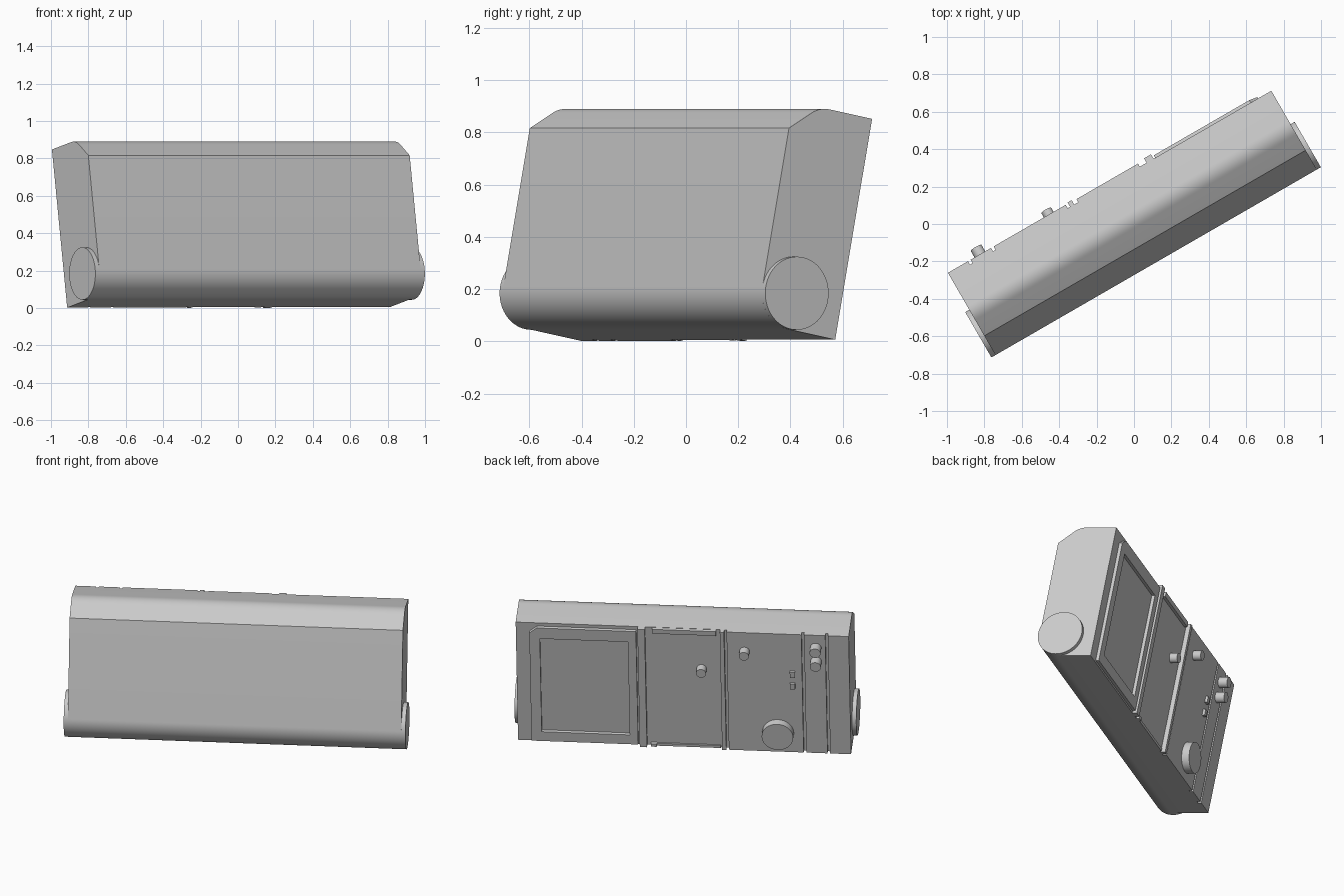
import bpy, bmesh
from math import sin, cos, radians, pi
from mathutils import Matrix, Vector

if "Cube" in bpy.data.objects:
    bpy.data.objects.remove(bpy.data.objects["Cube"])

grey = bpy.data.materials.new("plain_grey")
grey.use_nodes = True
grey.diffuse_color = (0.6, 0.6, 0.6, 1)
grey.node_tree.nodes["Principled BSDF"].inputs["Base Color"].default_value = (0.6, 0.6, 0.6, 1)

# Case frame: x runs along the case, y out of the control panel, z up the panel
TILT = 10.9
PLACE = (Matrix.Translation((-0.0435, 0.0753, 0.006))
         @ Matrix.Rotation(radians(30), 4, 'Z')
         @ Matrix.Rotation(radians(-TILT), 4, 'X'))
HALF, HEIGHT, DEPTH, R = 0.992, 0.861, 0.354, 0.14


def prism(name, outline, axis, start, end):
    """Extrude a 2D outline along an axis: 'x' takes (y, z), 'y' takes (x, z)."""
    def point(a, b, c):
        return Vector((c, a, b)) if axis == 'x' else Vector((a, c, b))
    bm = bmesh.new()
    face = bm.faces.new([bm.verts.new(point(a, b, start)) for a, b in outline])
    new = bmesh.ops.extrude_face_region(bm, geom=[face])["geom"]
    move = point(0, 0, end - start)
    bmesh.ops.translate(bm, vec=move, verts=[v for v in new if isinstance(v, bmesh.types.BMVert)])
    bmesh.ops.recalc_face_normals(bm, faces=bm.faces)
    mesh = bpy.data.meshes.new(name)
    bm.to_mesh(mesh)
    bm.free()
    mesh.materials.append(grey)
    obj = bpy.data.objects.new(name, mesh)
    bpy.context.collection.objects.link(obj)
    obj.matrix_world = PLACE
    return obj


def smooth(obj):
    bpy.ops.object.select_all(action='DESELECT')
    obj.select_set(True)
    bpy.context.view_layer.objects.active = obj
    bpy.ops.object.shade_smooth_by_angle(angle=radians(30))


def circle(a, b, r, n=32):
    return [(a + r * cos(2 * pi * i / n), b + r * sin(2 * pi * i / n)) for i in range(n)]


def rect(a0, a1, b0, b1):
    return [(a0, b0), (a1, b0), (a1, b1), (a0, b1)]


def panel_box(name, x0, x1, z0, z1, height):
    return prism(name, rect(x0, x1, z0, z1), 'y', -0.01, height)


def knob(name, x, z, r, height):
    smooth(prism(name, circle(x, z, r), 'y', -0.01, height))


# Case: rounded lower front, sloped upper front with a soft bend into the top
cy, cz = R - DEPTH, R
bend, front_top = Vector((-0.234, HEIGHT)), Vector((-DEPTH, 0.757))
slope = (front_top - bend).normalized()
a, c = bend + Vector((0.045, 0)), bend + slope * 0.045
soft = [a * (1 - t) ** 2 + bend * 2 * t * (1 - t) + c * t * t for t in [i / 8 for i in range(9)]]
arc = [(cy - R * cos(t), cz - R * sin(t)) for t in [i * pi / 40 for i in range(21)]]
outline = [(0, 0), (0, HEIGHT)] + [tuple(p) for p in soft] + [tuple(front_top)] + arc
smooth(prism("case", outline, 'x', -HALF, HALF))

# Round end caps
for side, s in (("left", 1), ("right", -1)):
    smooth(prism(side + "_end_cap", circle(cy, cz, R, 64), 'x', s * (HALF - 0.01), s * 1.017))

# Screen bezel with one clipped corner and a window cut through it
bezel = prism("screen_bezel",
              [(0.275, 0.012), (0.91, 0.012), (0.91, 0.80), (0.865, 0.838), (0.275, 0.838)],
              'y', -0.002, 0.02)
cutter = prism("window_cutter", rect(0.324, 0.848, 0.08, 0.76), 'y', -0.1, 0.1)
cutter.hide_render = True
cut = bezel.modifiers.new("window", 'BOOLEAN')
cut.operation, cut.object, cut.solver = 'DIFFERENCE', cutter, 'EXACT'
bpy.context.view_layer.objects.active = bezel
bpy.ops.object.modifier_apply(modifier=cut.name)
bpy.data.objects.remove(cutter)

# Middle bay: dividers, top bar and lower lip
panel_box("screen_divider", 0.222, 0.265, 0, HEIGHT, 0.028)
panel_box("middle_top_bar", -0.20, 0.18, 0.828, HEIGHT - 0.002, 0.02)
panel_box("middle_lower_lip", -0.215, 0.165, 0, 0.018, 0.008)
panel_box("middle_foot", 0.165, 0.20, 0, 0.02, 0.02)
panel_box("middle_divider", -0.25, -0.225, 0, HEIGHT, 0.028)

# Raised control plates separated by narrow grooves
for name, x0, x1 in (("control_plate", -0.71, -0.265), ("inner_strip", -0.852, -0.726),
                     ("outer_strip", -HALF, -0.868)):
    panel_box(name, x0, x1, 0, HEIGHT, 0.022)

# Knobs, dial and push buttons
knob("middle_knob", -0.11, 0.57, 0.03, 0.05)
knob("control_knob", -0.37, 0.725, 0.03, 0.075)
for name, z in (("upper", 0.77), ("lower", 0.67)):
    knob(name + "_strip_knob", -0.795, z, 0.033, 0.08)
knob("large_dial", -0.56, 0.14, 0.094, 0.07)
for name, z in (("upper", 0.575), ("lower", 0.49)):
    panel_box(name + "_button", -0.668, -0.638, z - 0.02, z + 0.02, 0.038)
